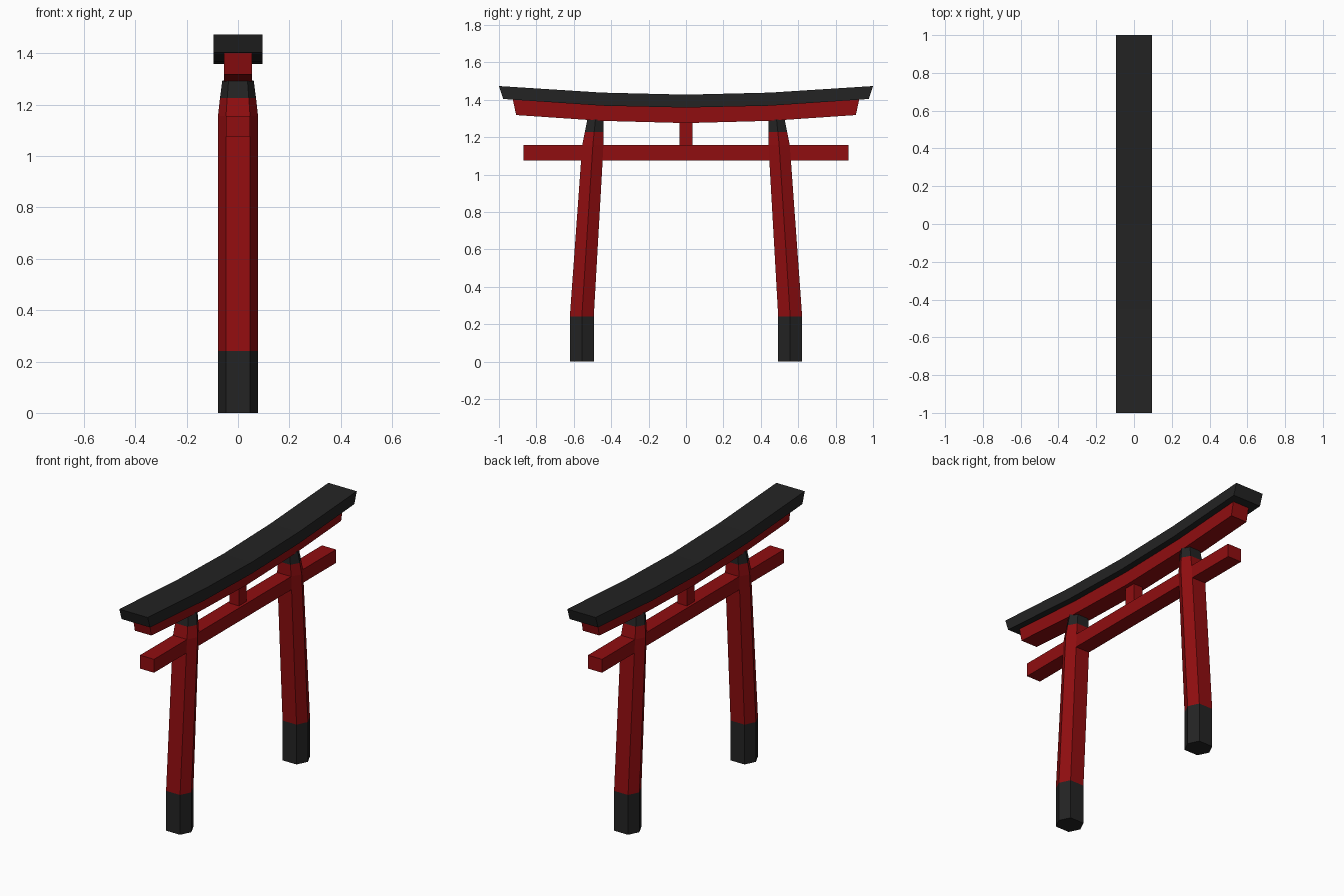
import bpy, bmesh

if "Cube" in bpy.data.objects:
    bpy.data.objects.remove(bpy.data.objects["Cube"])

def material(name, color):
    m = bpy.data.materials.new(name)
    m.diffuse_color = (*color, 1)
    m.use_nodes = True
    m.node_tree.nodes["Principled BSDF"].inputs["Base Color"].default_value = m.diffuse_color
    return m

RED = material("vermilion red", (0.28, 0.004, 0.005))
BLACK = material("charcoal black", (0.017, 0.017, 0.017))

def loft(name, rings, mats, band_mats=None):
    """Skin a stack of equal-sized rings, cap both ends."""
    bm = bmesh.new()
    vs = [[bm.verts.new(p) for p in r] for r in rings]
    n = len(rings[0])
    last = len(rings) - 2
    for k in range(last + 1):
        for i in range(n):
            j = (i + 1) % n
            f = bm.faces.new((vs[k][i], vs[k][j], vs[k + 1][j], vs[k + 1][i]))
            f.material_index = band_mats[k] if band_mats else 0
    for ring, k in ((vs[0], 0), (vs[-1], last)):
        f = bm.faces.new(ring)
        f.material_index = band_mats[k] if band_mats else 0
    bmesh.ops.recalc_face_normals(bm, faces=bm.faces)
    me = bpy.data.meshes.new(name)
    bm.to_mesh(me)
    bm.free()
    for m in mats:
        me.materials.append(m)
    ob = bpy.data.objects.new(name, me)
    bpy.context.collection.objects.link(ob)
    return ob

def beam(name, hx, stations, mat):
    """Beam along y; stations are (y_bottom, z_bottom, y_top, z_top)."""
    rings = [[(-hx, yb, zb), (hx, yb, zb), (hx, yt, zt), (-hx, yt, zt)]
             for yb, zb, yt, zt in stations]
    return loft(name, rings, [mat])

def curved(half):
    """Mirror the half profile (centre first) across y = 0."""
    return [(-a, b, -c, d) for a, b, c, d in reversed(half[1:])] + half

# Leaning six-sided pillars with black feet and tapered black collars
HEX = [(1, 0), (0.6, 1), (-0.6, 1), (-1, 0), (-0.6, -1), (0.6, -1)]
LEVELS = [  # z, centre y, half x, half y
    (0, 0.557, 0.078, 0.064), (0.241, 0.557, 0.078, 0.064),
    (1.157, 0.498, 0.078, 0.057), (1.227, 0.491, 0.070, 0.050),
    (1.295, 0.484, 0.061, 0.043)]
for side, name in ((-1, "pillar_left"), (1, "pillar_right")):
    rings = [[(hx * a, side * cy + hy * b, z) for a, b in HEX]
             for z, cy, hx, hy in LEVELS]
    loft(name, rings, [RED, BLACK], [1, 0, 0, 1])

# Straight tie beam and short centre strut
beam("tie_beam", 0.047, [(-0.87, 1.076, -0.87, 1.157), (0.87, 1.076, 0.87, 1.157)], RED)
beam("centre_strut", 0.031, [(-0.035, 1.15, -0.035, 1.29), (0.035, 1.15, 0.035, 1.29)], RED)

# Curved red lintel under the curved black cap
beam("lower_lintel", 0.055, curved([(0, 1.275, 0, 1.362), (0.45, 1.287, 0.45, 1.372),
                                    (0.908, 1.318, 0.926, 1.402)]), RED)
beam("roof_cap", 0.095, curved([(0, 1.358, 0, 1.427), (0.45, 1.368, 0.45, 1.438),
                                (0.977, 1.404, 1.0, 1.473)]), BLACK)
